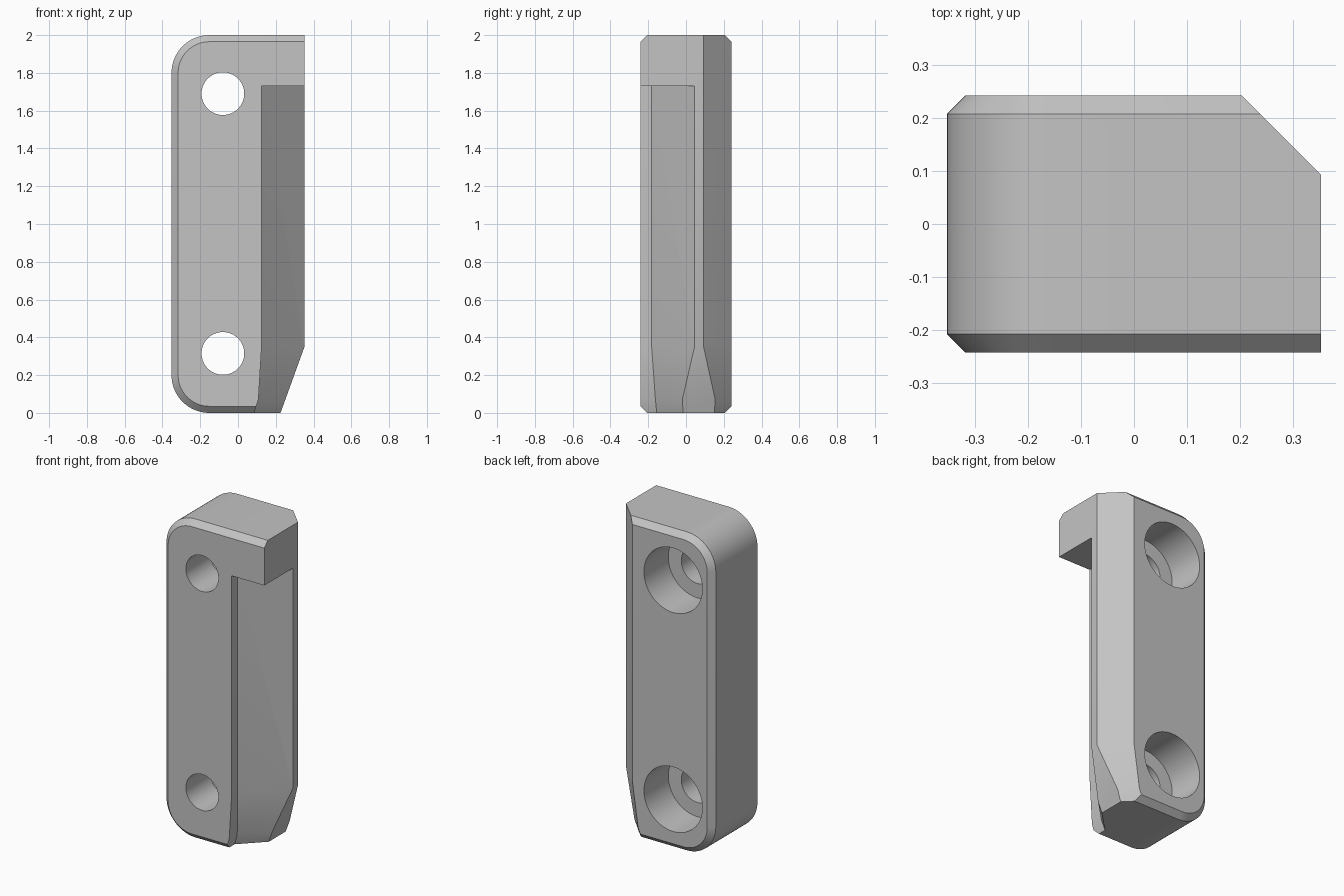
import bpy, bmesh, math
from mathutils import Vector

cube = bpy.data.objects.get("Cube")
if cube:
    bpy.data.objects.remove(cube, do_unlink=True)

W, D, H = 0.352, 0.242, 2.0      # half width, half depth, height
R, C = 0.2, 0.035                # corner radius, edge chamfer

grey = bpy.data.materials.new("plain grey")
grey.use_nodes = True
colour = (0.55, 0.55, 0.55, 1)
grey.diffuse_color = colour
grey.node_tree.nodes["Principled BSDF"].inputs["Base Color"].default_value = colour


def loft(name, rings):
    """Closed solid through rings that share a vertex count."""
    bm = bmesh.new()
    loops = [[bm.verts.new(p) for p in ring] for ring in rings]
    for a, b in zip(loops, loops[1:]):
        for i in range(len(a)):
            j = (i + 1) % len(a)
            bm.faces.new((a[i], a[j], b[j], b[i]))
    bm.faces.new(loops[0])
    bm.faces.new(loops[-1])
    bmesh.ops.recalc_face_normals(bm, faces=bm.faces)
    mesh = bpy.data.meshes.new(name)
    bm.to_mesh(mesh)
    bm.free()
    mesh.materials.append(grey)
    obj = bpy.data.objects.new(name, mesh)
    bpy.context.collection.objects.link(obj)
    return obj


def outline(y, inset):
    """Block outline: rounded on one side, square on the other."""
    pts = [Vector((W, y, inset)), Vector((W, y, H - inset))]
    for cz, start in ((H - R, 90), (R, 180)):
        for k in range(17):
            a = math.radians(start + 90 * k / 16)
            r = R - inset
            pts.append(Vector((-W + R + r * math.cos(a), y, cz + r * math.sin(a))))
    return pts


def disc(x, z, y, r, n=64):
    return [(x + r * math.cos(math.tau * k / n), y, z + r * math.sin(math.tau * k / n))
            for k in range(n)]


def cut(body, cutter):
    cutter.hide_render = True
    mod = body.modifiers.new("cut", 'BOOLEAN')
    mod.operation = 'DIFFERENCE'
    mod.solver = 'EXACT'
    mod.object = cutter
    bpy.context.view_layer.objects.active = body
    bpy.ops.object.modifier_apply(modifier=mod.name)
    bpy.data.objects.remove(cutter, do_unlink=True)


# Chamfered block
body = loft("bracket_body", [outline(-D, C), outline(C - D, 0),
                             outline(D - C, 0), outline(D, C)])

# Levels: height, notch wall x, notch slope offset, back bevel offset
levels = [(-0.07, 0.062, -0.21, 0.345), (0, 0.085, -0.24, 0.375),
          (0.07, 0.108, -0.27, 0.405), (0.35, 0.125, -0.307, 0.445)]

# Front notch under the head: a wall, then a diagonal face
notch = [[(wall, -0.5, z), (wall, wall + slope, z), (0.6, 0.6 + slope, z), (0.6, -0.5, z)]
         for z, wall, slope, _ in levels + [(1.73,) + levels[-1][1:]]]
cut(body, loft("notch_cutter", notch))

# Diagonal bevel down the back corner
bevel = [[(0.6, s - 0.6, z), (0.6, 0.5, z), (s - 0.5, 0.5, z)]
         for z, _, _, s in levels + [(2.2,) + levels[-1][1:]]]
cut(body, loft("back_bevel_cutter", bevel))

# Sloping cut at the lower end
slope = 0.127 / 0.35
cut(body, loft("end_cutter", [[(W - slope * 0.55, y, -0.2), (0.7, y, -0.2), (0.7, y, 0.35 + 0.05),
                               (W + slope * 0.05, y, 0.35 + 0.05)] for y in (-0.6, 0.6)]))

# Counterbored screw holes
for z in (0.315, 1.69):
    cut(body, loft("hole_cutter", [disc(-0.08, z, -0.5, 0.113), disc(-0.08, z, 0.0, 0.113),
                                   disc(-0.08, z, 0.0, 0.203), disc(-0.08, z, 0.5, 0.203)]))

bpy.ops.object.select_all(action='DESELECT')
body.select_set(True)
bpy.context.view_layer.objects.active = body
bpy.ops.object.shade_smooth_by_angle(angle=math.radians(20))
